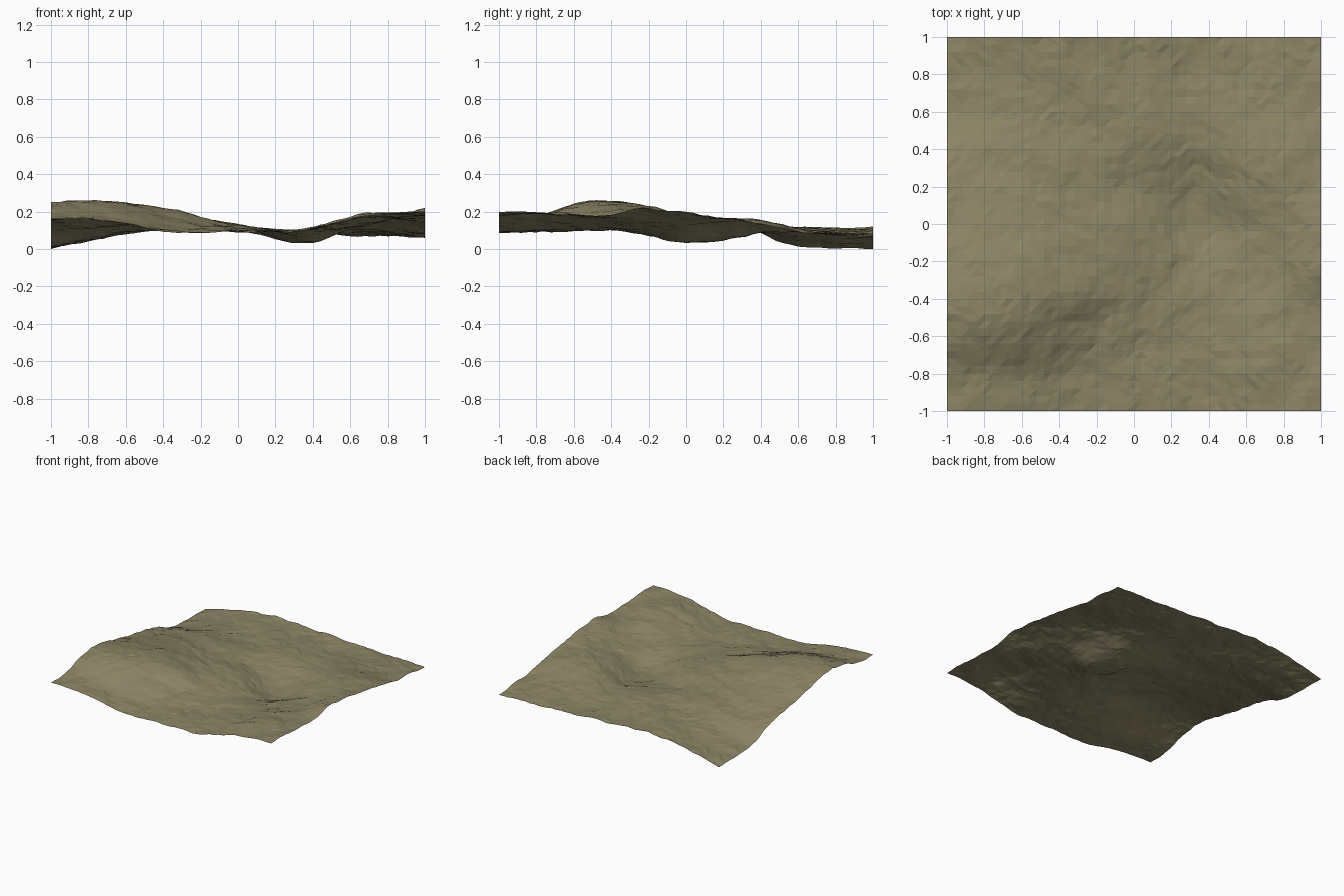
import bpy, bmesh, math
from mathutils import Vector, noise

if "Cube" in bpy.data.objects:
    bpy.data.objects.remove(bpy.data.objects["Cube"])

CELLS = 50

# Coarse terrain heights in hundredths: rows run from the front (y=-1) to the back (y=1),
# columns from the left (x=-1) to the right (x=1)
CONTROL = [
    [17.0, 15.0,  9.6, 10.0, 10.2, 18.0, 20.4],
    [18.0, 16.8, 10.6, 10.5, 10.6, 18.5, 20.0],
    [23.5, 23.8, 15.5, 11.0, 10.8, 18.0, 18.5],
    [25.7, 26.3, 20.5, 12.9, 10.4, 15.5, 18.8],
    [21.5, 23.5, 19.3, 14.2,  8.0, 13.2, 21.8],
    [17.0, 19.0, 16.3, 12.8,  3.8, 13.0, 20.0],
    [13.5, 15.5, 14.0, 10.2,  5.8, 15.5, 16.5],
    [ 8.3, 12.3, 12.8, 12.0,  9.4, 16.0, 14.8],
    [ 1.5,  8.8, 11.3, 11.9, 10.2, 12.2, 10.0],
    [ 1.0,  7.8, 11.4, 10.6,  8.2,  9.3,  8.3],
    [ 0.6,  8.4, 11.6, 10.2,  8.8,  7.6,  6.8],
]


def spline(values, t):
    """Smooth curve through evenly spaced values, t from 0 to 1."""
    n = len(values) - 1
    i = min(int(t * n), n - 1)
    f = t * n - i
    b, c = values[i], values[i + 1]
    a = values[i - 1] if i > 0 else 2 * b - c
    d = values[i + 2] if i + 2 <= n else 2 * c - b
    return b + 0.5 * f * (c - a + f * (2*a - 5*b + 4*c - d + f * (3*(b - c) + d - a)))


def height(x, y):
    u, v = (x + 1) / 2, (y + 1) / 2
    base = spline([spline(row, u) for row in CONTROL], v) / 100
    # Fine roughness over the broad hills
    rough = noise.fractal(Vector((x * 5, y * 5, 4.7)), 0.55, 2.0, 4)
    return max(0.0, base + 0.011 * rough)


# Terrain sheet
bm = bmesh.new()
bmesh.ops.create_grid(bm, x_segments=CELLS, y_segments=CELLS, size=1.0)
for v in bm.verts:
    v.co.z = height(v.co.x, v.co.y)
low = min(v.co.z for v in bm.verts)
for v in bm.verts:
    v.co.z -= low
bmesh.ops.triangulate(bm, faces=bm.faces[:])
mesh = bpy.data.meshes.new("terrain")
bm.to_mesh(mesh)
bm.free()

# Dry earth colour
earth = bpy.data.materials.new("dry_earth")
earth.diffuse_color = (0.26, 0.23, 0.13, 1.0)
earth.use_nodes = True
earth.node_tree.nodes["Principled BSDF"].inputs["Base Color"].default_value = earth.diffuse_color
mesh.materials.append(earth)
terrain = bpy.data.objects.new("terrain", mesh)
bpy.context.collection.objects.link(terrain)
